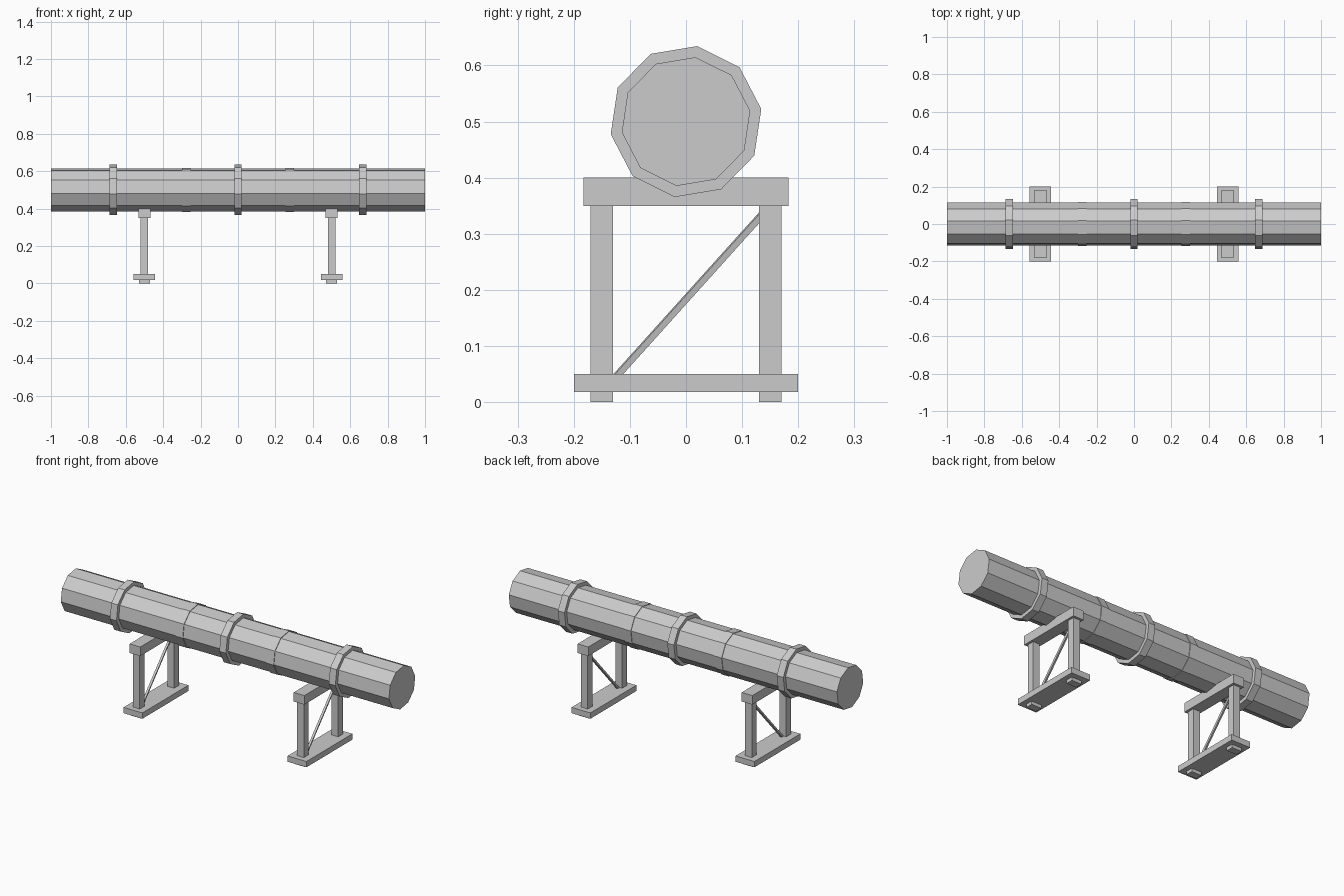
import bpy
import bmesh
from math import cos, sin, radians, pi
from mathutils import Matrix, Vector

default = bpy.data.objects.get("Cube")
if default:
    bpy.data.objects.remove(default, do_unlink=True)

grey = bpy.data.materials.new("light_grey")
grey.use_nodes = True
colour = (0.6, 0.6, 0.6, 1)
grey.diffuse_color = colour
grey.node_tree.nodes["Principled BSDF"].inputs["Base Color"].default_value = colour


def add_object(name, bm):
    bmesh.ops.recalc_face_normals(bm, faces=bm.faces)
    mesh = bpy.data.meshes.new(name)
    bm.to_mesh(mesh)
    bm.free()
    mesh.materials.append(grey)
    obj = bpy.data.objects.new(name, mesh)
    bpy.context.collection.objects.link(obj)
    return obj


def box(name, centre, size, rotation=Matrix()):
    bm = bmesh.new()
    scale = Matrix.Diagonal((*size, 1))
    bmesh.ops.create_cube(bm, size=1, matrix=Matrix.Translation(centre) @ rotation @ scale)
    return add_object(name, bm)


def ten_sided(name, x, length, radius, axis_z=0.5, phase=radians(9.5)):
    """Solid ten-sided prism lying along x."""
    bm = bmesh.new()
    angles = [phase + i * pi / 5 for i in range(10)]
    face = bm.faces.new([bm.verts.new((x - length / 2, radius * cos(a), axis_z + radius * sin(a)))
                         for a in angles])
    copy = bmesh.ops.extrude_face_region(bm, geom=[face], use_keep_orig=True)
    moved = [g for g in copy["geom"] if isinstance(g, bmesh.types.BMVert)]
    bmesh.ops.translate(bm, verts=moved, vec=(length, 0, 0))
    return add_object(name, bm)


# Pipe with three thick clamps and two thin joint sleeves
ten_sided("pipe", 0, 2, 0.116)
for label, x in (("right", -0.667), ("middle", 0), ("left", 0.667)):
    ten_sided(f"clamp_{label}", x, 0.04, 0.136)
for label, x in (("right", -0.277), ("left", 0.277)):
    ten_sided(f"joint_sleeve_{label}", x, 0.045, 0.1195)

# Two trestles: base plank, cross beam, legs, feet and a diagonal brace
for side, x in (("right", -0.5), ("left", 0.5)):
    box(f"base_plank_{side}", (x, 0, 0.034), (0.115, 0.4, 0.032))
    box(f"cross_beam_{side}", (x, 0, 0.375), (0.065, 0.366, 0.05))
    for end, y in (("front", -0.15), ("back", 0.15)):
        box(f"leg_{end}_{side}", (x, y, 0.2), (0.04, 0.04, 0.33))
        box(f"foot_{end}_{side}", (x, y, 0.015), (0.06, 0.04, 0.03))
    low, high = Vector((x, -0.134, 0.035)), Vector((x, 0.145, 0.345))
    turn = Matrix.Rotation(radians(-42), 4, "X") @ Matrix.Rotation(radians(12), 4, "Z")
    box(f"diagonal_brace_{side}", (low + high) / 2, (0.011, 0.011, (high - low).length), turn)
